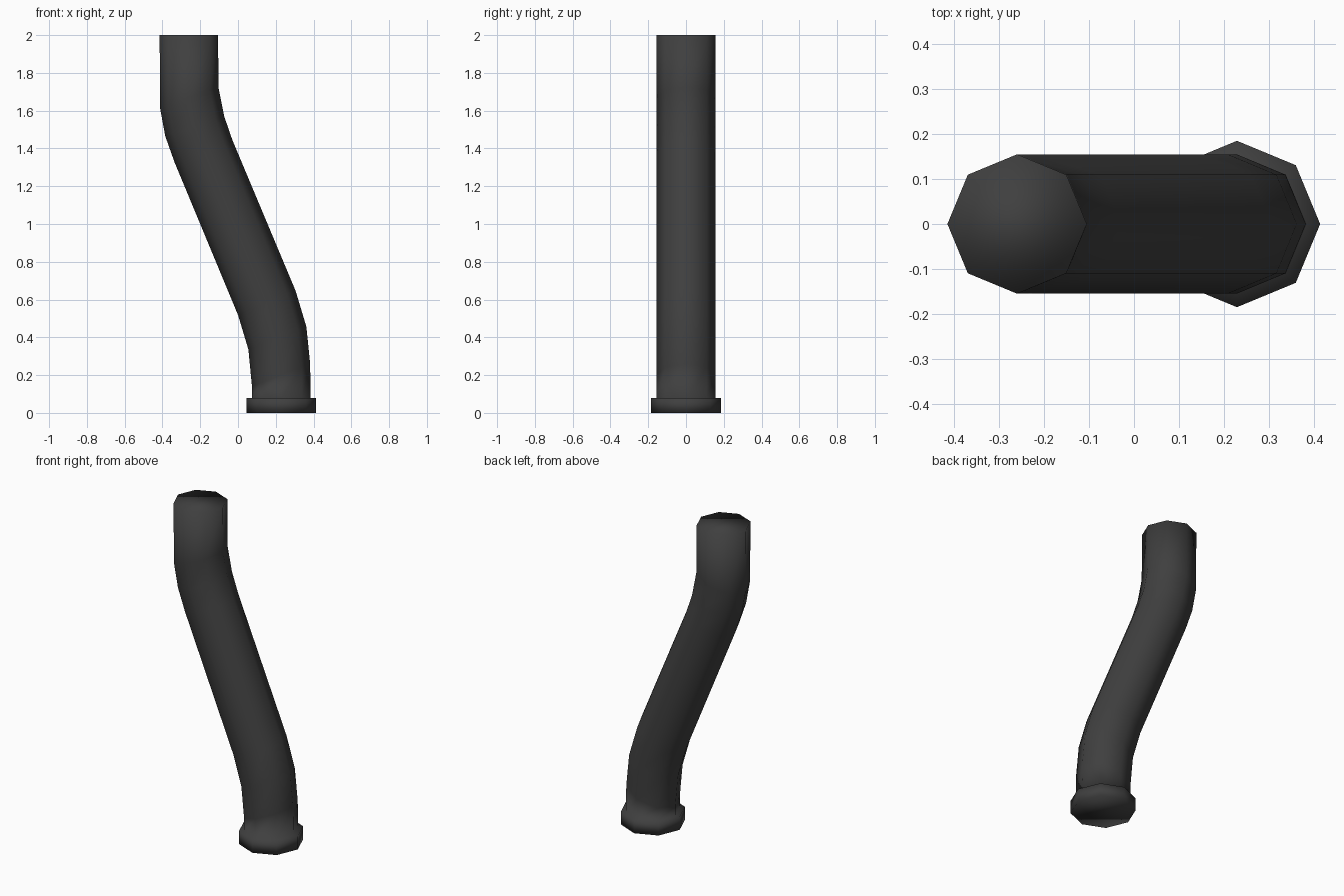
import bpy, bmesh, math

if "Cube" in bpy.data.objects:
    bpy.data.objects.remove(bpy.data.objects["Cube"])

SIDES = 8
RADIUS = 0.155

# Each ring: left (x, z), right (x, z), half depth in y; from base to top
rings = [
    ((0.044, 0.00), (0.414, 0.00), 0.185),   # collar
    ((0.044, 0.08), (0.414, 0.08), 0.185),
    ((0.074, 0.08), (0.384, 0.08), RADIUS),  # step in to the pipe
    ((0.074, 0.14), (0.382, 0.26), RADIUS),  # lower bend
    ((0.055, 0.336), (0.362, 0.456), RADIUS),
    ((0.001, 0.516), (0.305, 0.646), RADIUS),
    ((-0.336, 1.327), (-0.030, 1.445), RADIUS),  # upper bend
    ((-0.385, 1.465), (-0.073, 1.570), RADIUS),
    ((-0.412, 1.61), (-0.104, 1.725), RADIUS),
    ((-0.415, 2.00), (-0.105, 2.00), RADIUS),
]

# Bent pipe with stepped collar
bm = bmesh.new()
loops = []
for (lx, lz), (rx, rz), depth in rings:
    loop = []
    for i in range(SIDES):
        a = 2 * math.pi * i / SIDES
        t = (1 + math.cos(a)) / 2
        loop.append(bm.verts.new((lx + (rx - lx) * t, depth * math.sin(a), lz + (rz - lz) * t)))
    loops.append(loop)
for low, high in zip(loops, loops[1:]):
    for i in range(SIDES):
        j = (i + 1) % SIDES
        bm.faces.new((low[i], low[j], high[j], high[i]))

# End caps
bm.faces.new(loops[0][::-1])
bm.faces.new(loops[-1])
for face in bm.faces:
    face.smooth = True
bmesh.ops.recalc_face_normals(bm, faces=bm.faces)

mesh = bpy.data.meshes.new("bent_pipe")
bm.to_mesh(mesh)
bm.free()
pipe = bpy.data.objects.new("bent_pipe", mesh)
bpy.context.collection.objects.link(pipe)

# Dark metal
mat = bpy.data.materials.new("dark_metal")
mat.diffuse_color = (0.05, 0.05, 0.05, 1)
mat.use_nodes = True
mat.node_tree.nodes["Principled BSDF"].inputs["Base Color"].default_value = mat.diffuse_color
mesh.materials.append(mat)
